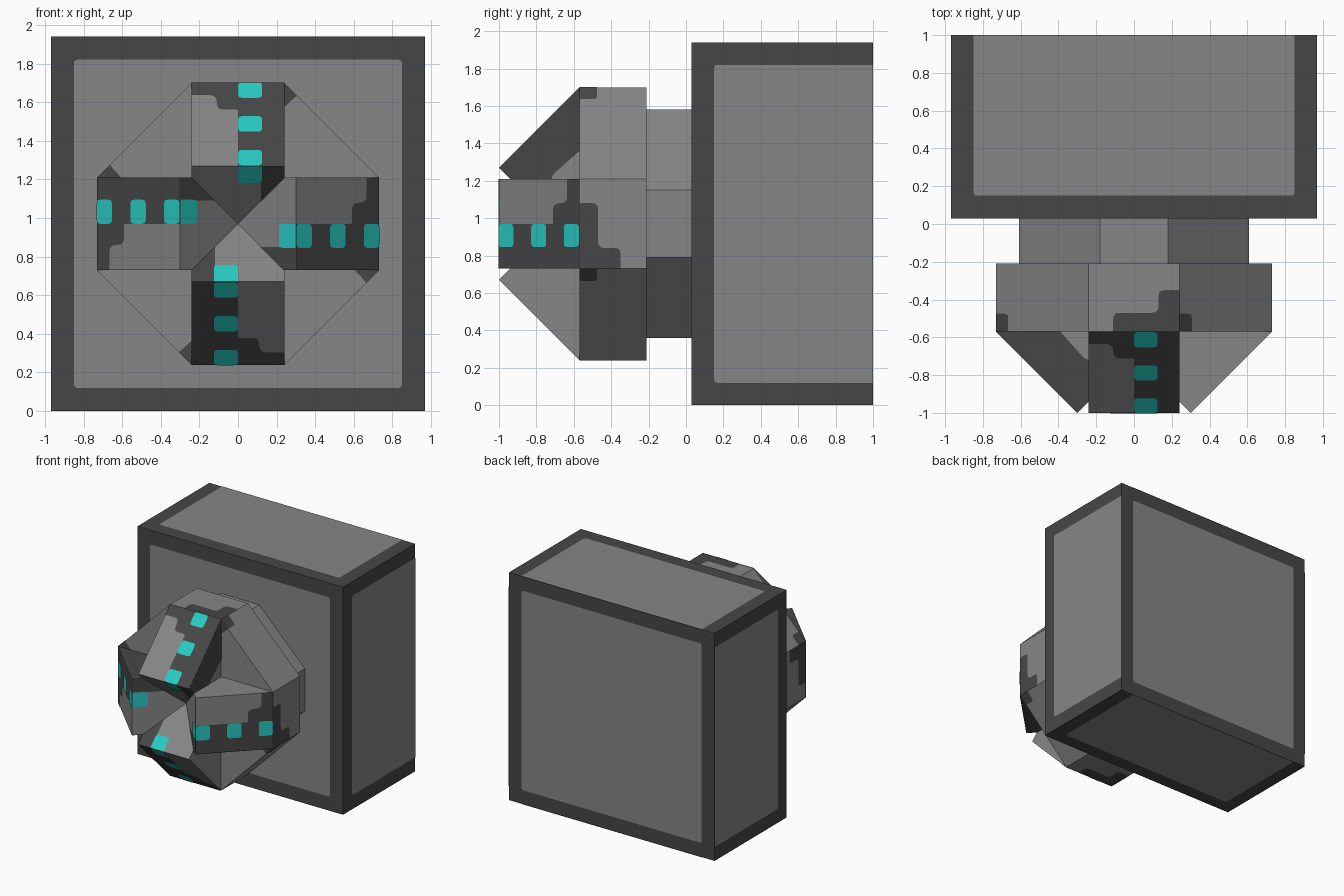
import bpy, bmesh, math
from mathutils import Vector, Matrix

if "Cube" in bpy.data.objects:
    bpy.data.objects.remove(bpy.data.objects["Cube"], do_unlink=True)


def material(name, rgb):
    m = bpy.data.materials.new(name)
    m.use_nodes = True
    m.diffuse_color = (*rgb, 1)
    m.node_tree.nodes["Principled BSDF"].inputs["Base Color"].default_value = (*rgb, 1)
    return m


GREY = material("mid grey", (0.24, 0.24, 0.245))
DARK = material("charcoal", (0.062, 0.062, 0.062))
CYAN = material("cyan", (0.02, 0.6, 0.55))

MID = 0.97      # centre height and half width of the block
W = 0.24        # half width of a jaw
R = 0.73        # outer reach of the head
FACE = -0.57    # front plane of the head
TIP = 0.30      # distance of jaw tips from the axis


def finish(name, bm, mats, matrix=Matrix()):
    mesh = bpy.data.meshes.new(name)
    bm.to_mesh(mesh)
    bm.free()
    for m in mats:
        mesh.materials.append(m)
    ob = bpy.data.objects.new(name, mesh)
    ob.matrix_world = Matrix.Translation((0, 0, MID)) @ matrix
    bpy.context.collection.objects.link(ob)
    return ob


def hull(name, points, mat, matrix=Matrix()):
    """Convex solid around the given points."""
    bm = bmesh.new()
    for p in points:
        bm.verts.new(p)
    bmesh.ops.convex_hull(bm, input=bm.verts[:])
    bmesh.ops.dissolve_limit(bm, angle_limit=0.02, verts=bm.verts[:], edges=bm.edges[:])
    bmesh.ops.recalc_face_normals(bm, faces=bm.faces[:])
    return finish(name, bm, [mat], matrix)


def rounded(pts):
    """Corners with a third value are rounded by that radius."""
    out = []
    for i, p in enumerate(pts):
        c = Vector(p[:2])
        if len(p) == 2:
            out.append(c)
            continue
        a, b = (c + (Vector(q[:2]) - c).normalized() * p[2]
                for q in (pts[i - 1], pts[(i + 1) % len(pts)]))
        for t in (0, 0.33, 0.67, 1):
            out.append(a * (1 - t) ** 2 + c * 2 * t * (1 - t) + b * t * t)
    return out


def plate(bm, plane, pts, slot=0, lift=0.002):
    """Thin painted face on a plane given as (origin, u axis, v axis, normal)."""
    o, u, v, n = (Vector(a) for a in plane)
    n.normalize()
    f = bm.faces.new([bm.verts.new(o + u * p.x + v * p.y + n * lift) for p in rounded(pts)])
    f.normal_update()
    if f.normal.dot(n) < 0:
        f.normal_flip()
    f.material_index = slot


def rect(u0, u1, v0, v1, r=0.02):
    return [(u0, v0, r), (u1, v0, r), (u1, v1, r), (u0, v1, r)]


# Block with inset-looking panels
BACK, FRONT, IN = 1.0, 0.03, MID - 0.12
hull("block", [(x, y, z) for x in (-MID, MID) for y in (FRONT, BACK) for z in (-MID, MID)], DARK)
bm = bmesh.new()
X, Y, Z = Vector((1, 0, 0)), Vector((0, 1, 0)), Vector((0, 0, 1))
for y, n in ((FRONT, -Y), (BACK, Y)):
    plate(bm, (Y * y, X, Z, n), rect(-IN, IN, -IN, IN))
for n, u in ((X, Z), (-X, Z), (Z, X), (-Z, X)):
    plate(bm, (n * MID, u, Y, n),
          [(-IN, FRONT + 0.12, 0.02), (IN, FRONT + 0.12, 0.02), (IN, BACK), (-IN, BACK)])
finish("block_panels", bm, [GREY])


# Eight-sided neck and head
def octagon(name, half, reach, y0, y1):
    pts = [(sx * a, y, sz * b) for a, b in ((half, reach), (reach, half))
           for sx in (-1, 1) for sz in (-1, 1) for y in (y0, y1)]
    hull(name, pts, GREY)


octagon("neck", 0.18, 0.61, -0.22, FRONT + 0.01)
octagon("head", W, R, FACE, -0.21)

# Planes of one jaw and of the head around it
OUTER = ((0, -R + FACE, 0), X, Y + Z, Z - Y)
INNER = ((0, TIP - 1, 0), X, Z - Y, -Z - Y)
SIDE = ((W, 0, 0), Y, Z, X)
WALL = ((0, 0, R), X, Y, Z)
FLAT = ((0, FACE, 0), X, Z, -Y)
DIAGONAL = ((W, 0, R), X - Z, Y, X + Z)

# Four jaws, each turned a quarter about the head axis
for k, side in enumerate(("top", "left", "bottom", "right")):
    turn = Matrix.Rotation(k * math.pi / 2, 4, "Y")
    pts = [(0, TIP - 1, 0), (0, FACE, 0)]
    for x in (-W, W):
        pts += [(x, FACE, W), (x, FACE, R), (x, -1, TIP), (x, TIP - 1 - W, W)]
    hull(side + "_jaw", pts, GREY, turn)

    bm = bmesh.new()
    # dark trim
    plate(bm, OUTER, [(-W, R), (-W, 0.665), (-0.11, 0.665, 0.035), (-0.11, 0.59, 0.035),
                      (0.0, 0.59, 0.01), (0.0, TIP), (W, TIP), (W, R)])
    plate(bm, INNER, [(0.12, TIP), (W, TIP), (W, W), (0.12, 0.12)])
    plate(bm, SIDE, [(FACE, R), (-1, TIP), (TIP - 1 - W, W), (-0.72, W),
                     (-0.71, 0.265, 0.01), (FACE, 0.39)])
    plate(bm, WALL, [(-0.11, FACE), (-0.11, -0.47, 0.03), (0.13, -0.47, 0.035),
                     (0.13, -0.35, 0.03), (W, -0.35), (W, FACE)])
    plate(bm, FLAT, [(W, R), (0.305, 0.665), (W, 0.605)])
    plate(bm, DIAGONAL, [(0, FACE), (0.065, FACE), (0.065, -0.475, 0.02), (0, -0.475)])
    # glowing cells
    for t in (0.30, 0.475, 0.65):
        plate(bm, OUTER, rect(0, 0.125, t, t + 0.08), 1, 0.004)
    plate(bm, INNER, [(0, TIP), (0.125, TIP), (0.125, 0.215, 0.02), (0, 0.215, 0.02)], 1, 0.004)
    finish(side + "_jaw_markings", bm, [DARK, CYAN], turn)
